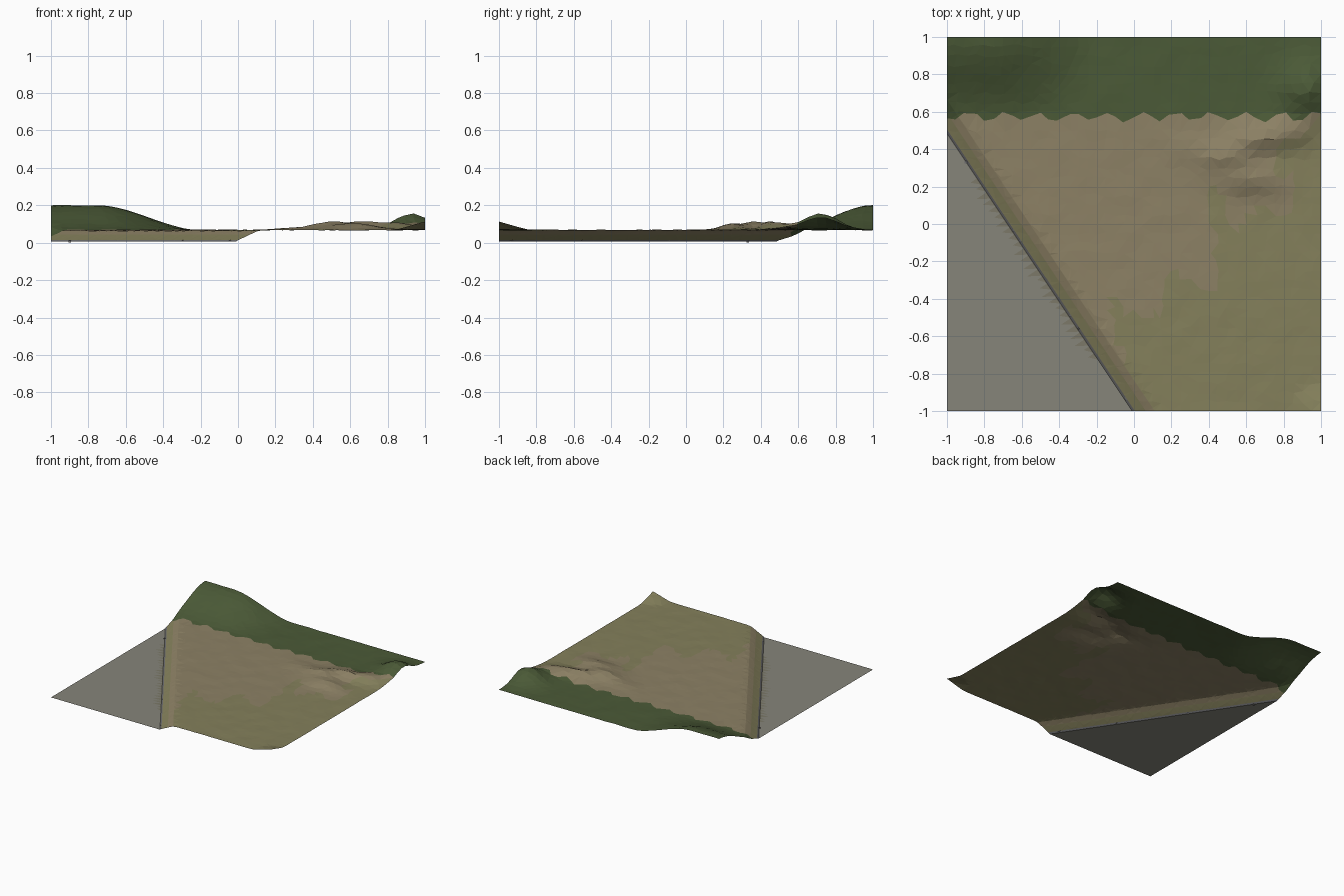
import bpy, bmesh, math, random
from mathutils import Vector, noise

if "Cube" in bpy.data.objects:
    bpy.data.objects.remove(bpy.data.objects["Cube"])

random.seed(4)
N = Vector((0.832, 0.555, 0))        # uphill direction of the bank
ORIGIN = Vector((-0.01, -1, 0))      # where the kerb line meets the front edge


def material(name, rgb):
    m = bpy.data.materials.new(name)
    m.diffuse_color = (*rgb, 1)
    m.use_nodes = True
    m.node_tree.nodes["Principled BSDF"].inputs["Base Color"].default_value = m.diffuse_color
    return m


GREY = material("paving_grey", (0.24, 0.235, 0.195))
KERB = material("kerb_grey", (0.15, 0.15, 0.155))
OLIVE = material("olive_grass", (0.23, 0.215, 0.105))
TAN = material("dry_earth", (0.265, 0.22, 0.13))
GREEN = material("dark_grass", (0.07, 0.102, 0.038))


def smooth(a, b, v):
    t = max(0, min(1, (v - a) / (b - a)))
    return t * t * (3 - 2 * t)


def bump(x, y, cx, cy, rx, ry):
    return math.exp(-((x - cx) / rx) ** 2 - ((y - cy) / ry) ** 2)


def dist(p):
    return (Vector((p.x, p.y, 0)) - ORIGIN).dot(N)


def height(p):
    x, y, d = p.x, p.y, dist(p)
    if d < 0.001:
        return 0.006
    z = 0.006 + 0.062 * smooth(-0.03, 0.125, d) ** 1.1
    # back left hill, rising to the back edge
    z += 0.132 * (1 - smooth(-0.75, -0.2, x)) * smooth(0.55, 1.0, y)
    # right hill and raised front corner
    z += 0.09 * bump(x, y, 0.93, 0.72, 0.13, 0.13)
    z += 0.045 * max(0, 1 - math.hypot(x - 1, y + 1) / 0.16)
    # stepped rock ledges
    for cx, cy, h, rx, ry in ((0.62, 0.24, .035, .17, .08), (0.5, 0.36, .042, .13, .07),
                              (0.66, 0.46, .045, .15, .07), (0.85, 0.5, .03, .12, .08),
                              (0.3, 0.42, .01, .15, .1)):
        z += h * bump(x, y, cx, cy, rx, ry)
    rough = 0.003 if d > 0.13 else 0.0
    return z + rough * noise.noise(Vector((x * 9, y * 9, 2)))


# shared terrain sheet, cut along the bank lines
sheet = bmesh.new()
bmesh.ops.create_grid(sheet, x_segments=40, y_segments=40, size=1)
for v in sheet.verts:
    x, y = v.co.x, v.co.y
    if abs(y - 0.55) < 0.01:         # wavy grass edge
        v.co.y = 0.575 + 0.025 * math.sin(x * 34) + random.uniform(-.008, .008)
    elif abs(x) < 0.99 and abs(y) < 0.99:
        v.co.y += random.uniform(-0.012, 0.012)
    if abs(x) < 0.99 and abs(y) < 0.99:
        v.co.x += random.uniform(-0.014, 0.014)
for d in (0, 0.012, 0.06, 0.1):
    bmesh.ops.bisect_plane(sheet, geom=sheet.verts[:] + sheet.edges[:] + sheet.faces[:],
                           plane_co=ORIGIN + N * d, plane_no=N)
for v in sheet.verts:
    v.co.z = height(v.co)
bmesh.ops.triangulate(sheet, faces=sheet.faces[:])


def grass_line(f):
    return min(v.co.y for v in f.verts) > 0.54


def region(f):
    c = f.calc_center_median()
    d = dist(c)
    if d < 0:
        return "paved_ground"
    if d < 0.012:
        return "kerb"
    if grass_line(f):
        return "grass_hills"
    return "bank" if d < 0.1 else "field"


def finish(name, bm, mats):
    me = bpy.data.meshes.new(name)
    bm.normal_update()
    bm.to_mesh(me)
    bm.free()
    for m in mats:
        me.materials.append(m)
    ob = bpy.data.objects.new(name, me)
    bpy.context.collection.objects.link(ob)


# one object per region of the sheet
for name, mats in (("paved_ground", [GREY]), ("kerb", [KERB]), ("grass_hills", [GREEN]),
                   ("bank", [OLIVE, TAN]), ("field", [TAN, OLIVE])):
    bm = sheet.copy()
    bmesh.ops.delete(bm, geom=[f for f in bm.faces if region(f) != name], context='FACES')
    for f in bm.faces:
        c = f.calc_center_median()
        if name == "bank":
            f.material_index = int(dist(c) > 0.06)
        elif name == "field":
            patch = 0.5 * noise.noise(c * 5)
            f.material_index = int(c.x - c.y + patch > 0.55)
    finish(name, bm, mats)
sheet.free()

# small worn patches of grit pointing out from the kerb
grit = bmesh.new()
along = Vector((0.555, -0.832, 0))
for i in range(26):
    s = 0.35 + i * 0.045
    p = ORIGIN - along * s
    tip = p - N * random.uniform(0.03, 0.07) - along * 0.02
    pts = (p + along * 0.02, p - along * 0.02, tip)
    grit.faces.new([grit.verts.new((q.x, q.y, 0.008)) for q in pts])
lowest = Vector((-0.9, 0.33, 0))     # drain inset reaching z = 0
bmesh.ops.recalc_face_normals(grit, faces=grit.faces[:])
finish("kerb_grit", grit, [material("grit", (0.2, 0.19, 0.14))])

drain = bmesh.new()
bmesh.ops.create_cube(drain, size=0.012)
bmesh.ops.translate(drain, verts=drain.verts[:], vec=lowest + Vector((0, 0, 0.006)))
finish("drain", drain, [KERB])
